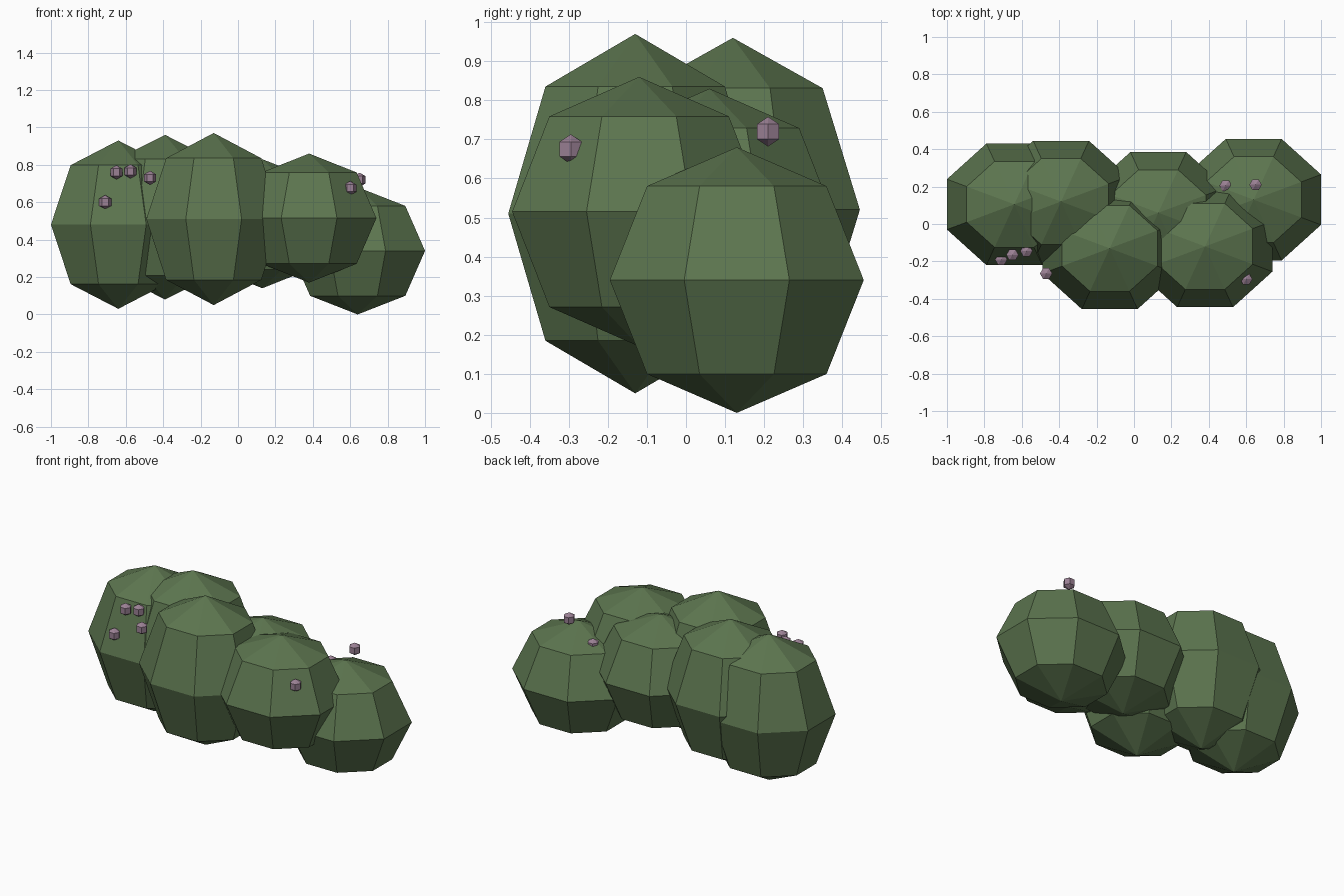
import bpy
import math
from mathutils import Matrix, Vector

cube = bpy.data.objects.get("Cube")
if cube:
    bpy.data.objects.remove(cube, do_unlink=True)


def make_material(name, rgb):
    mat = bpy.data.materials.new(name)
    mat.use_nodes = True
    colour = (*rgb, 1.0)
    mat.diffuse_color = colour
    mat.node_tree.nodes["Principled BSDF"].inputs["Base Color"].default_value = colour
    return mat


leaf_green = make_material("leaf green", (0.107, 0.178, 0.078))
berry_pink = make_material("berry pink", (0.33, 0.22, 0.30))


def add_ball(name, centre, radii, segments, rings, mat):
    """Low-poly ball whose flat sides face the axes."""
    bpy.ops.mesh.primitive_uv_sphere_add(segments=segments, ring_count=rings, radius=1)
    ball = bpy.context.object
    ball.name = name
    turn = Matrix.Rotation(math.pi / segments, 4, "Z")
    ball.data.transform(Matrix.Diagonal((*radii, 1)) @ turn)
    ball.location = Vector(centre)
    ball.data.materials.append(mat)
    return ball


# Leafy clumps: equal plan size, each with its own height
CORNER = 1 / math.cos(math.pi / 8)
clumps = {
    "clump_right_end": ((-0.64, 0.105, 0.48), 0.45),
    "clump_right_back": ((-0.39, 0.12, 0.52), 0.44),
    "clump_centre_front": ((-0.13, -0.13, 0.51), 0.46),
    "clump_centre_back": ((0.13, 0.06, 0.485), 0.345),
    "clump_left_front": ((0.38, -0.12, 0.515), 0.345),
    "clump_left_end": ((0.64, 0.13, 0.34), 0.34),
}
for name, (centre, half_height) in clumps.items():
    add_ball(name, centre, (0.36 * CORNER, 0.325 * CORNER, half_height), 8, 4, leaf_green)

# Small berries scattered over the leaves
berries = [
    (-0.71, -0.19, 0.60), (-0.65, -0.165, 0.76), (-0.575, -0.145, 0.765),
    (-0.47, -0.265, 0.73), (0.49, 0.205, 0.60), (0.65, 0.21, 0.72),
    (0.60, -0.295, 0.675),
]
for i, centre in enumerate(berries, 1):
    add_ball(f"berry_{i}", centre, (0.038, 0.038, 0.038), 6, 3, berry_pink)
